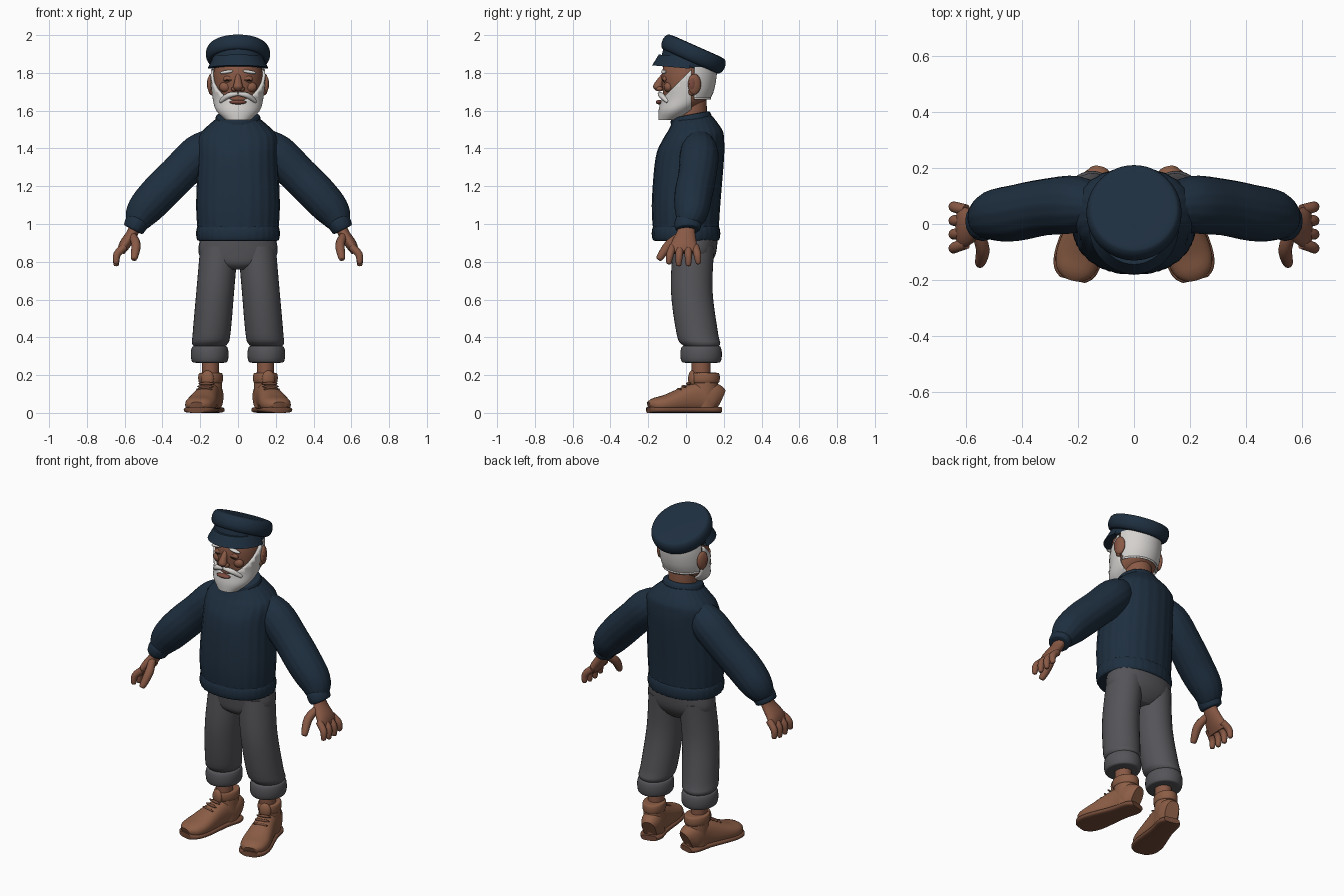
import bpy, bmesh
from math import cos, sin, pi, radians, copysign
from mathutils import Vector, Matrix

cube = bpy.data.objects.get("Cube")
if cube:
    bpy.data.objects.remove(cube, do_unlink=True)


def material(name, red, green, blue):
    mat = bpy.data.materials.new(name)
    mat.use_nodes = True
    mat.diffuse_color = (red, green, blue, 1)
    bsdf = mat.node_tree.nodes["Principled BSDF"]
    bsdf.inputs["Base Color"].default_value = mat.diffuse_color
    bsdf.inputs["Roughness"].default_value = .9
    return mat


navy = material("navy wool", .013, .028, .05)
grey = material("grey trousers", .09, .09, .1)
skin = material("skin", .25, .1, .06)
hair = material("white hair", .66, .64, .62)
leather = material("brown leather", .26, .11, .06)
sole_brown = material("sole brown", .17, .07, .04)
lip_red = material("lip brown", .2, .07, .05)
dark = material("dark brown", .03, .02, .01)
Y, Z = Vector((0, 1, 0)), Vector((0, 0, 1))
built = []


def finish(name, mat, bm, mirror, shell=0):
    bmesh.ops.recalc_face_normals(bm, faces=bm.faces)
    mesh = bpy.data.meshes.new(name)
    bm.to_mesh(mesh)
    bm.free()
    mesh.materials.append(mat)
    part = bpy.data.objects.new(name, mesh)
    bpy.context.collection.objects.link(part)
    if shell:
        part.modifiers.new("thickness", 'SOLIDIFY').thickness = shell
    if mirror:
        part.modifiers.new("mirror", 'MIRROR')
    built.append(part)


def refine(stations, steps=4):
    """Catmull-Rom interpolation of stations (x, y, z, radius u, radius v)."""
    smooth = []
    padded = [stations[0], *stations, stations[-1]]
    for quad in zip(padded, padded[1:], padded[2:], padded[3:]):
        for k in range(steps):
            t = k / steps
            smooth.append([b + t / 2 * (c - a + t * (2 * a - 5 * b + 4 * c - d + t * (3 * (b - c) + d - a)))
                           for a, b, c, d in zip(*quad)])
    return smooth + [list(stations[-1])]


def sweep(name, mat, stations, ref=Y, axis=None, sides=32, box=1, ribs=0,
          mirror=False, xf=Matrix(), cuts=(), shell=0):
    """Skin elliptical rings along a path; cuts remove the outer side of planes."""
    stations = refine(stations)
    centres = [Vector(s[:3]) for s in stations]
    bm = bmesh.new()
    rings = []
    for i, (centre, station) in enumerate(zip(centres, stations)):
        ahead, behind = centres[min(i + 1, len(centres) - 1)], centres[max(i - 1, 0)]
        tangent = axis or (ahead - behind).normalized()
        v = (ref - tangent * ref.dot(tangent)).normalized()
        u = v.cross(tangent)
        ring = []
        for k in range(sides):
            angle = 2 * pi * k / sides
            swell = 1 + .008 * cos(ribs * angle) if ribs else 1
            across, along = (copysign(abs(f) ** box, f) * swell for f in (cos(angle), sin(angle)))
            ring.append(bm.verts.new(centre + u * station[3] * across + v * station[4] * along))
        rings.append(ring)
    for low, high in zip(rings, rings[1:]):
        for k in range(sides):
            bm.faces.new((low[k - 1], low[k], high[k], high[k - 1]))
    bm.faces.new(rings[0])
    bm.faces.new(rings[-1])
    for point, normal in cuts:
        bmesh.ops.bisect_plane(bm, geom=bm.verts[:] + bm.edges[:] + bm.faces[:],
                               plane_co=point, plane_no=normal, clear_outer=True)
    bm.transform(xf)
    finish(name, mat, bm, mirror, shell)


def tube(name, mat, points, flat=1, **options):
    """Sweep points (x, y, z, radius) and close the far end with a rounded tip."""
    last, radius = Vector(points[-1][:3]), points[-1][3]
    heading = (last - Vector(points[-2][:3])).normalized()
    points = points + [(*(last + heading * radius * .6), radius * .3)]
    sweep(name, mat, [(x, y, z, r, r * flat) for x, y, z, r in points], **options)


def loft(name, mat, rows, grow=0, **options):
    """Stack level rings given as (z, centre y, radius x, radius y)."""
    sweep(name, mat, [(0, y, z, rx + grow, ry + grow) for z, y, rx, ry in rows],
          axis=Z, **options)


def tilt(loc, degrees, axis='X'):
    return Matrix.Translation(loc) @ Matrix.Rotation(radians(degrees), 4, axis)


def roll(name, mat, loc, rx, ry, height, turn=0, axis='X', soft=.3, base=Matrix(), **options):
    """Barrel-shaped band with rounded rims."""
    rows = []
    for k in range(9):
        angle = pi * (k / 8 - .5)
        inset = height * soft * (1 - max(cos(angle), 0) ** .5)
        rows.append((height / 2 * sin(angle), 0, rx - inset, ry - inset))
    loft(name, mat, rows, xf=base @ tilt(loc, turn, axis), **options)


def blob(name, mat, loc, size, turn=0, axis='Y', mirror=True, base=Matrix()):
    bm = bmesh.new()
    bmesh.ops.create_uvsphere(bm, u_segments=20, v_segments=12, radius=1)
    bm.transform(base @ tilt(loc, turn, axis) @ Matrix.Diagonal((*size, 1)))
    finish(name, mat, bm, mirror)


# Sweater
loft("sweater_body", navy, [(.94, 0, .21, .17), (1.1, 0, .22, .18), (1.35, .02, .21, .18),
                            (1.45, .04, .21, .16), (1.5, .05, .18, .14), (1.57, .04, .1, .1)],
     sides=96, box=.92, ribs=24)
roll("sweater_hem", navy, (0, 0, .95), .22, .18, .08, sides=96, box=.92, ribs=32)
roll("sweater_collar", navy, (0, .03, 1.54), .12, .11, .08, turn=11, sides=96, ribs=32)
tube("sleeve", navy, [(.1, .06, 1.46, .06), (.2, .07, 1.38, .1), (.32, .06, 1.26, .1),
                      (.42, .04, 1.16, .1), (.5, .03, 1.07, .09), (.54, .01, 1, .06)],
     sides=64, ribs=16, mirror=True)
roll("sleeve_cuff", navy, (.54, .01, 1), .06, .07, .07, turn=-27, axis='Y',
     sides=64, ribs=16, mirror=True)

# Hands
sweep("palm", skin, [(.54, .01, 1, .03, .04), (.56, 0, .95, .03, .05),
                     (.6, -.01, .89, .03, .07), (.62, -.01, .85, .02, .08)], mirror=True)
for i, finger in enumerate(("index", "middle", "ring", "little")):
    y = .04 * i - .07
    tip = .78 + .01 * abs(i - 1.5)
    tube(finger + "_finger", skin, [(.6, y, .88, .02), (.64, y * 1.2, .84, .02),
                                    (.645, y * 1.3, tip, .014)], sides=12, mirror=True)
tube("thumb", skin, [(.56, -.03, .94, .02), (.54, -.09, .89, .025), (.55, -.14, .82, .018)],
     sides=12, mirror=True)

# Trousers
loft("trouser_hips", grey, [(.96, .04, .19, .13), (.85, .04, .21, .12),
                            (.79, .03, .16, .1), (.76, .03, .08, .07)], box=.92)
tube("trouser_leg", grey, [(.1, .04, .88, .1), (.12, .03, .65, .1), (.14, .06, .42, .1),
                           (.15, .08, .36, .09)], flat=1.1, axis=Z, mirror=True)
roll("trouser_cuff", grey, (.15, .08, .31), .1, .11, .09, mirror=True)
roll("ankle", skin, (.145, .08, .25), .045, .05, .16, soft=.05, mirror=True)

# Boots, built toe forward and then turned out
turned = dict(mirror=True, base=tilt((.145, .1, 0), 14, 'Z'))
foot = [(.08, .04, .13), (.04, .06, .16), (-.05, .06, .16), (-.2, .08, .1),
        (-.27, .07, .08), (-.3, .04, .06)]
sweep("boot_foot", leather, [(0, y, top / 2, wide, top / 2) for y, wide, top in foot],
      ref=Z, box=.85, mirror=True, xf=turned["base"])
sweep("boot_sole", sole_brown, [(0, y * 1.03, .016, wide + .006, .016) for y, wide, top in foot],
      ref=Z, box=.6, mirror=True, xf=turned["base"])
roll("boot_shaft", leather, (0, 0, .1), .06, .07, .18, soft=.05, **turned)
roll("boot_collar", leather, (0, 0, .185), .065, .08, .055, **turned)
blob("boot_tongue", leather, (0, -.07, .18), (.035, .02, .045), **turned)
for i, row in enumerate(("upper", "middle", "lower")):
    blob(row + "_lace", sole_brown, (0, -.09 - .025 * i, .155 - .015 * i),
         (.045, .008, .008), **turned)

# Head, with hair and beard shells that follow it
skull = [(1.55, -.09, .05, .04), (1.6, -.05, .1, .08), (1.67, 0, .12, .12),
         (1.78, .01, .13, .14), (1.87, .02, .12, .13)]
loft("head", skin, skull, sides=48)
roll("neck", skin, (0, .03, 1.6), .08, .08, .2, soft=.05)
loft("beard", hair, skull, sides=48, grow=.015, shell=.015,
     cuts=[((0, -.13, 1.66), (0, -1, 1)), ((0, .03, 0), Y)])
loft("back_hair", hair, skull, sides=48, grow=.012, shell=.012,
     cuts=[((0, .045, 0), -Y), ((0, 0, 1.67), -Z)])

# Face
tube("nose", skin, [(0, -.11, 1.8, .01), (0, -.14, 1.75, .02), (0, -.15, 1.72, .026)])
blob("nostril", skin, (.02, -.14, 1.715), (.016, .018, .013))
blob("cheek", skin, (.066, -.092, 1.725), (.034, .025, .028))
blob("eyelid", skin, (.05, -.112, 1.767), (.03, .013, .018))
blob("eye_slit", dark, (.05, -.122, 1.762), (.023, .005, .004), turn=6)
blob("eyebrow", hair, (.06, -.118, 1.805), (.038, .014, .009), turn=8)
tube("moustache", hair, [(0, -.14, 1.69, .01), (.05, -.13, 1.68, .015), (.09, -.1, 1.65, .01)],
     ref=Z, sides=12, mirror=True)
blob("lips", lip_red, (0, -.14, 1.645), (.045, .02, .012), mirror=False)
blob("ear", skin, (.143, .045, 1.74), (.016, .036, .055), turn=18, axis='Z')
blob("ear_lobe", skin, (.136, .03, 1.7), (.014, .018, .02))
blob("ear_hollow", lip_red, (.154, .036, 1.742), (.009, .02, .034), turn=18, axis='Z')

# Cap
roll("cap_crown", navy, (0, .04, 1.9), .17, .18, .09, turn=-24, soft=.6, sides=48)
roll("cap_band", navy, (0, .02, 1.87), .14, .15, .08, turn=-12, soft=.1, sides=48)
loft("cap_visor", navy, [(.06, 0, .13, .14), (.02, 0, .15, .16), (0, 0, .16, .17)],
     sides=48, cuts=[((0, .03, 0), Y)], xf=tilt((0, -.01, 1.825), -5))

for part in built:
    part.select_set(True)
bpy.context.view_layer.objects.active = built[0]
bpy.ops.object.shade_smooth_by_angle(angle=radians(45))
